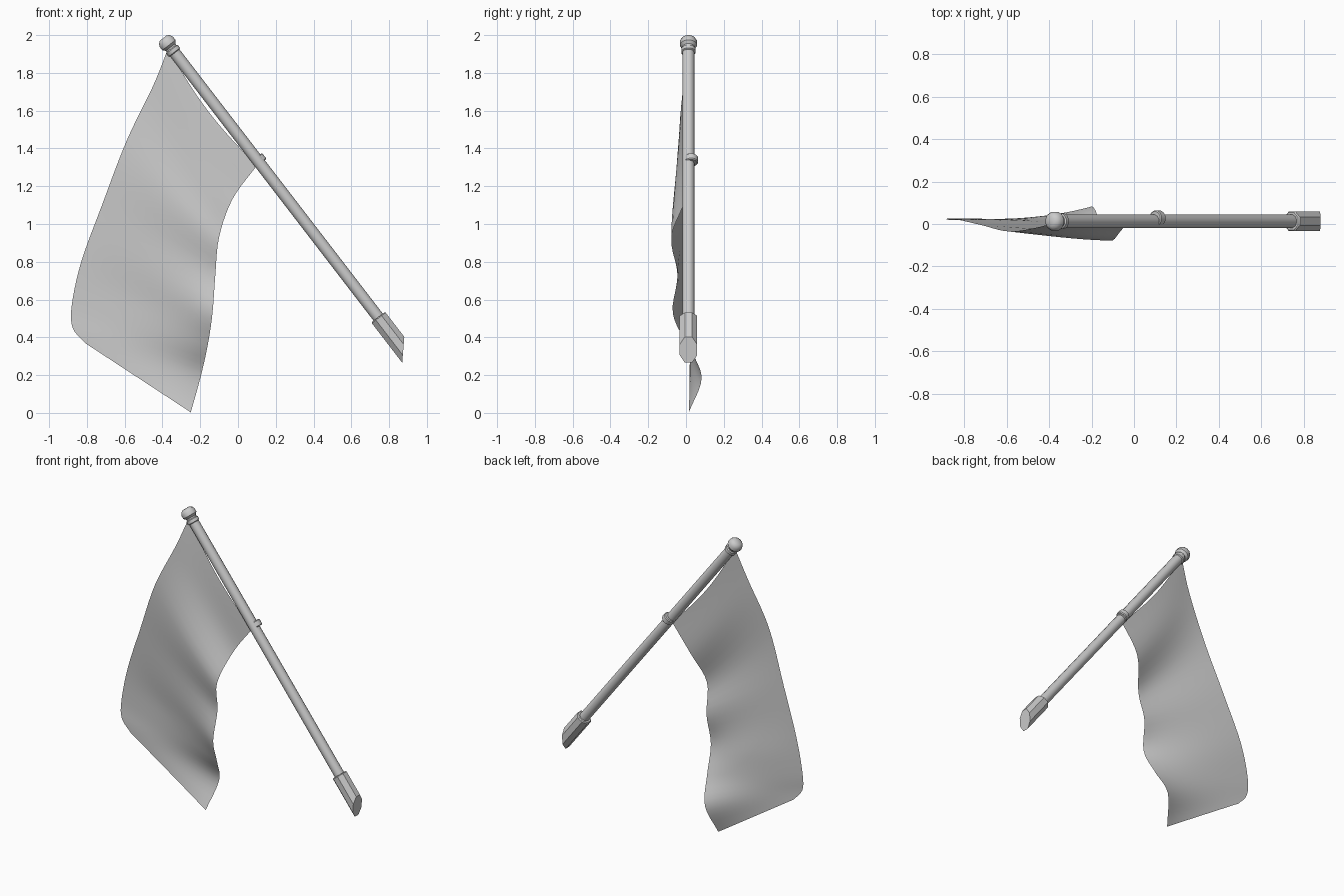
import bpy, bmesh, math
from mathutils import Vector, Matrix

cube = bpy.data.objects.get("Cube")
if cube:
    bpy.data.objects.remove(cube, do_unlink=True)

grey = bpy.data.materials.new("plain grey")
grey.use_nodes = True
colour = (0.6, 0.6, 0.6, 1)
grey.diffuse_color = colour
grey.node_tree.nodes["Principled BSDF"].inputs["Base Color"].default_value = colour

# Pole axis, running from the tip down to the wall socket
TIP = Vector((-0.395, 0.013, 1.985))
AXIS = Vector((0.61, 0, -0.793)).normalized()
TURN = Vector((0, 0, 1)).rotation_difference(AXIS).to_matrix().to_4x4()


def finish(name, bm, angle=40):
    mesh = bpy.data.meshes.new(name)
    bm.to_mesh(mesh)
    bm.free()
    mesh.materials.append(grey)
    obj = bpy.data.objects.new(name, mesh)
    bpy.context.collection.objects.link(obj)
    bpy.ops.object.select_all(action='DESELECT')
    obj.select_set(True)
    bpy.context.view_layer.objects.active = obj
    bpy.ops.object.shade_smooth_by_angle(angle=math.radians(angle))
    return obj


def lathe(profile, sides=12, shift=Vector()):
    """Turn (distance along pole, radius) points into a capped solid."""
    bm = bmesh.new()
    rings = []
    for t, r in profile:
        rings.append([bm.verts.new((r * math.cos(a), r * math.sin(a), t))
                      for a in (math.tau * (i + 0.5) / sides for i in range(sides))])
    for a, b in zip(rings, rings[1:]):
        for i in range(sides):
            j = (i + 1) % sides
            bm.faces.new((a[i], a[j], b[j], b[i]))
    bm.faces.new(rings[0])
    bm.faces.new(rings[-1])
    bmesh.ops.recalc_face_normals(bm, faces=bm.faces)
    bm.transform(Matrix.Translation(TIP + shift) @ TURN)
    return bm


# Pole and its fittings
finish("pole", lathe([(0.05, 0.032), (1.9, 0.032)]))
finish("finial", lathe([(0, 0.024), (0.01, 0.038), (0.025, 0.046), (0.048, 0.046),
                        (0.062, 0.033), (0.07, 0.033), (0.075, 0.039),
                        (0.095, 0.039), (0.1, 0.031)]))
finish("flag_ring", lathe([(0.8, 0.032), (0.805, 0.037), (0.835, 0.037), (0.84, 0.032)],
                          shift=Vector((0.006, 0.014, 0.004))))

# Wall socket, cut off along the wall
bm = lathe([(1.865, 0.044), (1.87, 0.05), (2.3, 0.05)], sides=8)
cut = bmesh.ops.bisect_plane(bm, geom=bm.verts[:] + bm.edges[:] + bm.faces[:],
                             plane_co=(0.875, 0, 0.335), plane_no=(1, 0, -0.08),
                             clear_outer=True)
bmesh.ops.holes_fill(bm, edges=[e for e in cut["geom_cut"]
                                if isinstance(e, bmesh.types.BMEdge)])
bmesh.ops.recalc_face_normals(bm, faces=bm.faces)
finish("wall_socket", bm)

# Flag cloth, lofted between its free edge and its rippled edge
FREE = [(-0.37, 0.01, 1.93), (-0.45, -0.015, 1.73), (-0.59, -0.035, 1.44),
        (-0.72, -0.005, 1.1), (-0.83, 0.02, 0.8), (-0.88, 0.025, 0.57),
        (-0.875, 0.02, 0.45), (-0.81, 0.02, 0.37)]
RIPPLED = [(0.1, 0.005, 1.31), (-0.03, -0.005, 1.13), (-0.1, -0.078, 0.93),
           (-0.12, -0.045, 0.73), (-0.135, -0.07, 0.53), (-0.16, 0.005, 0.36),
           (-0.198, 0.083, 0.19), (-0.25, 0.015, 0.003)]


def spline(points, f):
    """Smooth curve through the points, f running from 0 to 1."""
    p = [Vector(q) for q in points]
    p = [2 * p[0] - p[1]] + p + [2 * p[-1] - p[-2]]
    s = f * (len(points) - 1)
    i = min(int(s), len(points) - 2)
    s -= i
    a, b, c, d = p[i:i + 4]
    return 0.5 * (2 * b + (c - a) * s + (2 * a - 5 * b + 4 * c - d) * s ** 2
                  + (3 * b - a - 3 * c + d) * s ** 3)


def cloth(u, v):
    left, right = spline(FREE, v), spline(RIPPLED, v)
    point = left.lerp(right, u)
    # Broad fold in the upper half, ripples kept near the edge lower down
    low = min(max((v - 0.35) / 0.3, 0), 1)
    low = low * low * (3 - 2 * low)
    ease = (1 - low) * u * (1.25 - 0.25 * u ** 4) + low * u ** 3
    point.y = left.y + (right.y - left.y) * ease
    sag = math.sin(math.pi * u) * (1 - v) ** 3
    return point + Vector((-0.025, 0, -0.02)) * sag


COLS, ROWS = 16, 35
bm = bmesh.new()
grid = [[bm.verts.new(cloth(c / COLS, r / ROWS)) for c in range(COLS + 1)]
        for r in range(ROWS + 1)]
for r in range(ROWS):
    for c in range(COLS):
        bm.faces.new((grid[r][c], grid[r + 1][c], grid[r + 1][c + 1], grid[r][c + 1]))
finish("flag_cloth", bm, 60)
